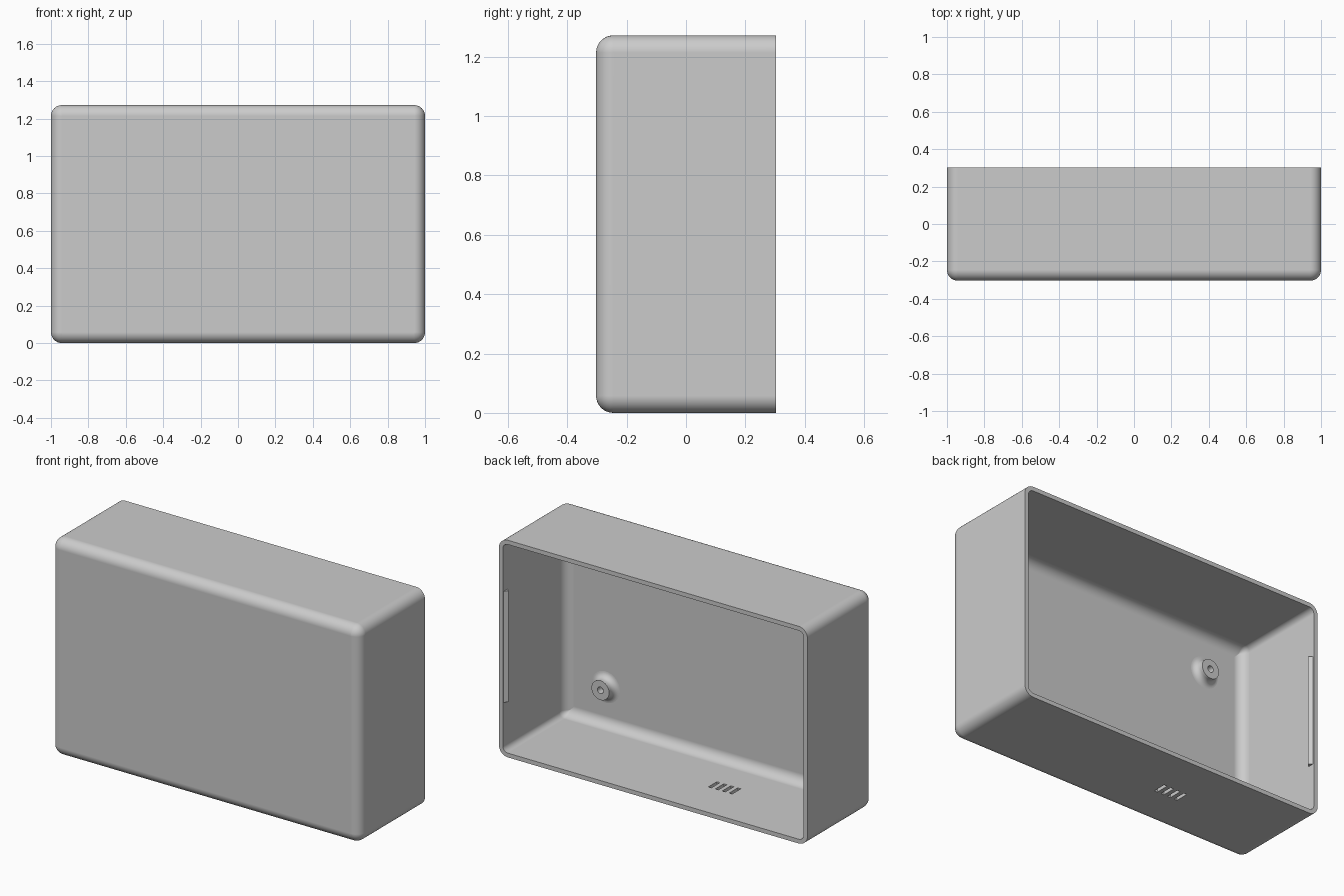
import bpy, bmesh, math
from mathutils import Vector

if "Cube" in bpy.data.objects:
    bpy.data.objects.remove(bpy.data.objects["Cube"], do_unlink=True)

W, D, H = 1.0, 0.303, 1.272      # half width, half depth, full height
WALL, FILLET = 0.025, 0.058
MID = H / 2
FLOOR = -D + WALL                # inner face of the front panel

grey = bpy.data.materials.new("light grey plastic")
grey.use_nodes = True
grey.diffuse_color = (0.6, 0.6, 0.6, 1)
grey.node_tree.nodes["Principled BSDF"].inputs["Base Color"].default_value = (0.6, 0.6, 0.6, 1)


def finish(name, bm):
    bmesh.ops.remove_doubles(bm, verts=bm.verts, dist=0.0001)
    bmesh.ops.recalc_face_normals(bm, faces=bm.faces)
    mesh = bpy.data.meshes.new(name)
    bm.to_mesh(mesh)
    bm.free()
    mesh.materials.append(grey)
    obj = bpy.data.objects.new(name, mesh)
    bpy.context.collection.objects.link(obj)
    return obj


def activate(obj):
    bpy.ops.object.select_all(action='DESELECT')
    obj.select_set(True)
    bpy.context.view_layer.objects.active = obj


def smooth(obj):
    activate(obj)
    bpy.ops.object.shade_smooth_by_angle(angle=math.radians(35))
    mod = obj.modifiers.new("even_shading", 'WEIGHTED_NORMAL')
    mod.keep_sharp = True


def bridge(bm, rings):
    for a, b in zip(rings, rings[1:]):
        for i in range(len(a)):
            j = (i + 1) % len(a)
            bm.faces.new((a[i], a[j], b[j], b[i]))


def rounded_ring(bm, inset, radius, y, steps=8):
    """Rounded rectangle in the xz plane."""
    radius = max(radius, 0.0005)
    ring = []
    for corner, (sx, sz) in enumerate([(1, 1), (-1, 1), (-1, -1), (1, -1)]):
        cx, cz = sx * (W - inset - radius), sz * (MID - inset - radius)
        for k in range(steps + 1):
            a = math.pi / 2 * (corner + k / steps)
            ring.append(bm.verts.new((cx + radius * math.cos(a), y,
                                      MID + cz + radius * math.sin(a))))
    return ring


def filleted_rings(bm, inset, corner, front):
    """Rings from the filleted front edge to the open back."""
    rings = []
    for k in range(9):
        a = math.pi / 2 * k / 8
        step = FILLET * (1 - math.sin(a))
        rings.append(rounded_ring(bm, inset + step, corner - step,
                                  front + FILLET * (1 - math.cos(a))))
    rings.append(rounded_ring(bm, inset, corner, D))
    return rings


# Hollow housing, open at the back
bm = bmesh.new()
outer = filleted_rings(bm, 0, FILLET, -D)
inner = filleted_rings(bm, WALL, FILLET - WALL, FLOOR)
bridge(bm, outer + inner[::-1])
bm.faces.new(outer[0])
bm.faces.new(inner[0])
housing = finish("housing", bm)

# Four vent slots cut through the bottom
bm = bmesh.new()
for i in range(4):
    box = bmesh.ops.create_cube(bm, size=1)["verts"]
    bmesh.ops.scale(bm, verts=box, vec=(0.02, 0.08, 0.2))
    bmesh.ops.translate(bm, verts=box, vec=(-0.25 + (i - 1.5) * 0.045, 0, 0))
cutter = finish("vent_cutter", bm)
cutter.hide_render = True
activate(housing)
cut = housing.modifiers.new("vents", 'BOOLEAN')
cut.object = cutter
cut.solver = 'EXACT'
bpy.ops.object.modifier_apply(modifier=cut.name)
bpy.data.objects.remove(cutter, do_unlink=True)
smooth(housing)

# Screw posts with flared bases and blind holes
FLARE, POST, HEIGHT = 0.035, 0.057, 0.05
profile = [(0, 0.01), (0.019, 0.01), (0.019, HEIGHT), (POST, HEIGHT)]
for k in range(9):
    a = math.pi / 2 * k / 8
    profile.append((POST + FLARE * (1 - math.cos(a)), FLARE * (1 - math.sin(a))))
profile += [(POST + FLARE, -0.005), (0, -0.005)]
SIDES = 32
for side, sx in (("left", 1), ("right", -1)):
    for level, sz in (("upper", 1), ("lower", -1)):
        bm = bmesh.new()
        centre = Vector((sx * 0.715, FLOOR, MID + sz * 0.385))
        rings = []
        for r, h in profile:
            angles = [2 * math.pi * i / SIDES for i in range(SIDES)]
            rings.append([bm.verts.new(centre + Vector((r * math.cos(a), h, r * math.sin(a))))
                          for a in angles])
        bridge(bm, rings)
        smooth(finish(f"{level}_{side}_screw_post", bm))

# Triangular snap ridges inside the side walls, by the open edge
for side, sx in (("left", 1), ("right", -1)):
    bm = bmesh.new()
    wall = W - WALL
    section = [(wall + 0.003, D - 0.003), (wall - 0.018, D - 0.025), (wall + 0.003, D - 0.047)]
    ends = [[bm.verts.new((sx * x, y, MID + dz)) for x, y in section] for dz in (-0.325, 0.325)]
    bridge(bm, ends)
    for end in ends:
        bm.faces.new(end)
    finish(f"{side}_snap_ridge", bm)
